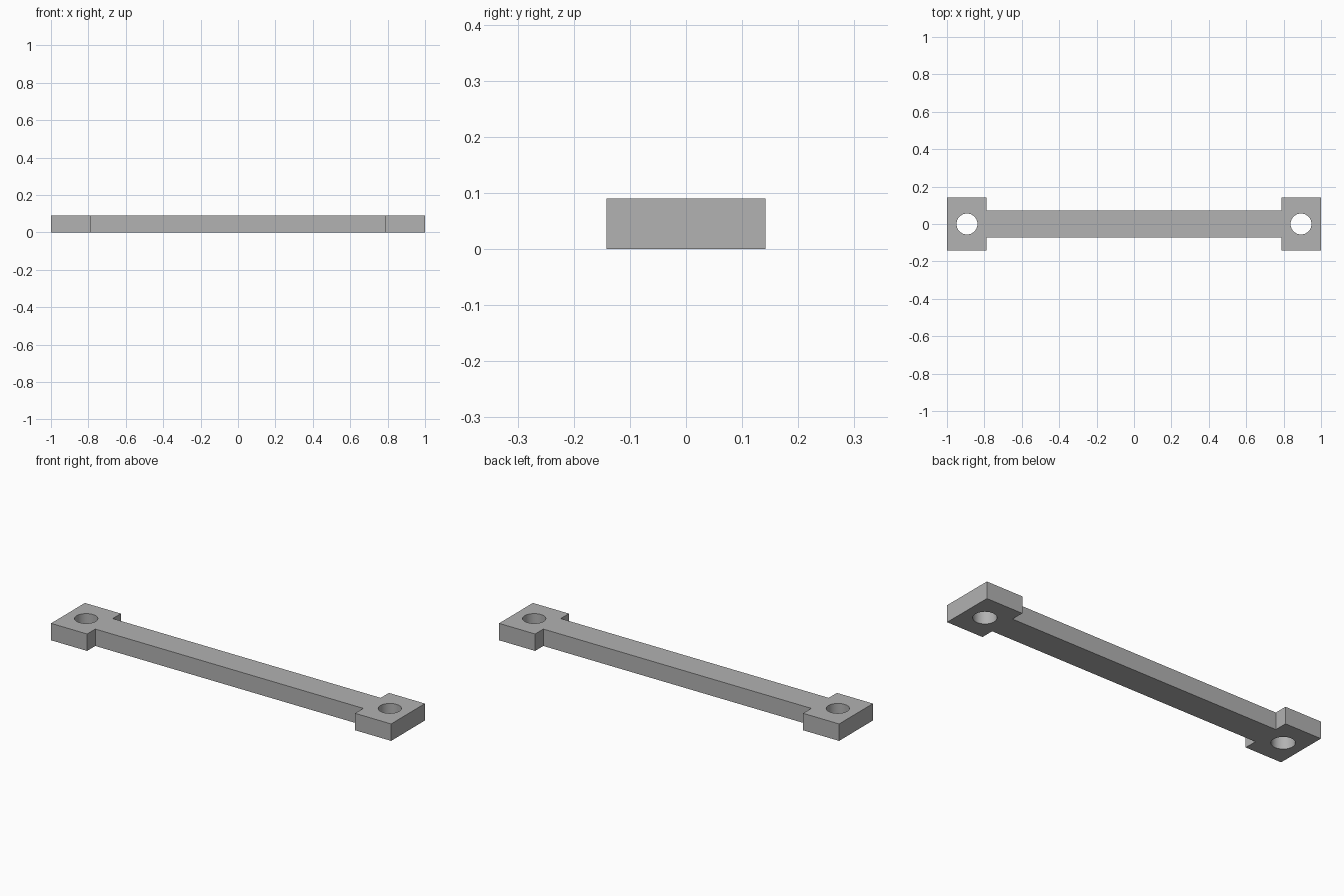
import bpy
import bmesh
import math

cube = bpy.data.objects.get("Cube")
if cube:
    bpy.data.objects.remove(cube, do_unlink=True)

HEIGHT = 0.09
HALF_LENGTH, PAD_INNER = 1.0, 0.788
PAD_HALF_WIDTH, BAR_HALF_WIDTH = 0.142, 0.073
HOLE_X, HOLE_RADIUS = 0.893, 0.056

# Plain grey material
grey = bpy.data.materials.new("plain_grey")
grey.use_nodes = True
colour = (0.445, 0.445, 0.445, 1)
grey.diffuse_color = colour
grey.node_tree.nodes["Principled BSDF"].inputs["Base Color"].default_value = colour

# Flat link outline: one quarter, mirrored around the centre, then extruded
quarter = [(HALF_LENGTH, PAD_HALF_WIDTH), (PAD_INNER, PAD_HALF_WIDTH),
           (PAD_INNER, BAR_HALF_WIDTH)]
half = quarter + [(-x, y) for x, y in reversed(quarter)]
outline = half + [(-x, -y) for x, y in half]

bm = bmesh.new()
face = bm.faces.new([bm.verts.new((x, y, 0)) for x, y in outline])
top = bmesh.ops.extrude_face_region(bm, geom=[face])["geom"]
bmesh.ops.translate(bm, vec=(0, 0, HEIGHT),
                    verts=[v for v in top if isinstance(v, bmesh.types.BMVert)])
bmesh.ops.recalc_face_normals(bm, faces=bm.faces)
mesh = bpy.data.meshes.new("link_bar")
bm.to_mesh(mesh)
bm.free()
mesh.materials.append(grey)
bar = bpy.data.objects.new("link_bar", mesh)
bpy.context.collection.objects.link(bar)

# Round bolt hole through each end pad
bpy.ops.object.select_all(action="DESELECT")
for side in (-1, 1):
    bpy.ops.mesh.primitive_cylinder_add(vertices=48, radius=HOLE_RADIUS, depth=HEIGHT * 3,
                                        location=(side * HOLE_X, 0, HEIGHT / 2))
    cutter = bpy.context.object
    cutter.name = "hole_cutter"
    cutter.hide_render = True
    cutter.data.materials.append(grey)
    cut = bar.modifiers.new("bolt_hole", "BOOLEAN")
    cut.operation = "DIFFERENCE"
    cut.solver = "EXACT"
    cut.object = cutter
    cutter.select_set(False)
    bpy.context.view_layer.objects.active = bar
    bar.select_set(True)
    bpy.ops.object.modifier_apply(modifier=cut.name)
    bpy.data.objects.remove(cutter, do_unlink=True)

# Smooth hole walls, crisp edges
bpy.ops.object.shade_smooth_by_angle(angle=math.radians(30))
